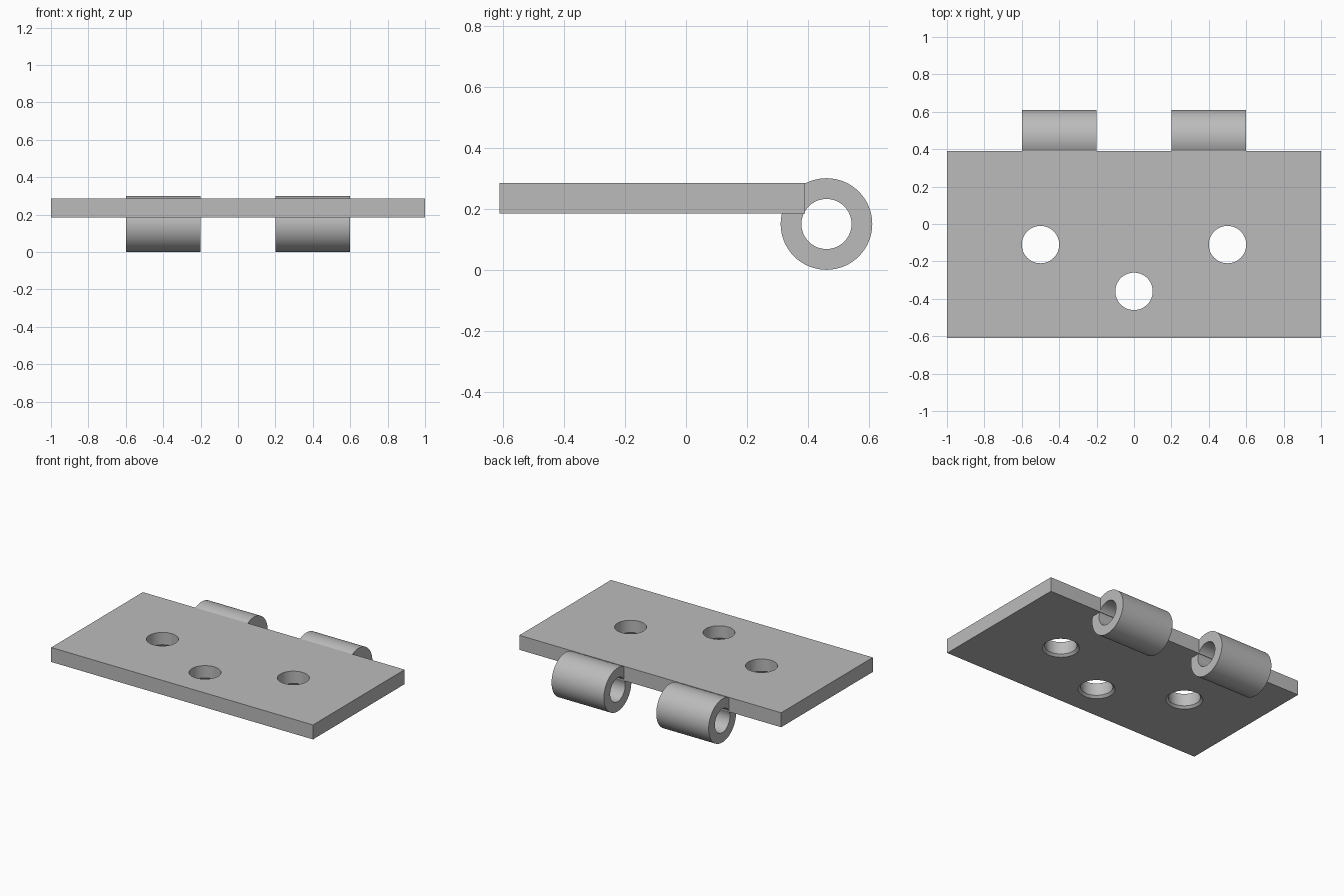
import bpy, bmesh
from math import radians, cos, sin, pi

if "Cube" in bpy.data.objects:
    bpy.data.objects.remove(bpy.data.objects["Cube"])

grey = bpy.data.materials.new("plain_grey")
grey.use_nodes = True
colour = (0.5, 0.5, 0.5, 1)
grey.diffuse_color = colour
grey.node_tree.nodes["Principled BSDF"].inputs["Base Color"].default_value = colour

PLATE_BOTTOM, PLATE_TOP = 0.185, 0.285
SIDES = 64


def add_object(name, bm):
    bmesh.ops.recalc_face_normals(bm, faces=bm.faces)
    mesh = bpy.data.meshes.new(name)
    bm.to_mesh(mesh)
    bm.free()
    mesh.materials.append(grey)
    obj = bpy.data.objects.new(name, mesh)
    bpy.context.collection.objects.link(obj)
    return obj


def ring_of(bm, point):
    return [bm.verts.new(point(2 * pi * i / SIDES)) for i in range(SIDES)]


def bridge(bm, a, b):
    for i in range(SIDES):
        j = (i + 1) % SIDES
        bm.faces.new((a[i], a[j], b[j], b[i]))


def smooth(obj):
    bpy.ops.object.select_all(action='DESELECT')
    obj.select_set(True)
    bpy.context.view_layer.objects.active = obj
    bpy.ops.object.shade_smooth_by_angle(angle=radians(30))


def hole_cutter(x, y):
    """Straight hole that flares out at the underside of the plate."""
    bm = bmesh.new()
    steps = [(0.115, PLATE_BOTTOM - 0.05), (0.115, PLATE_BOTTOM),
             (0.1, PLATE_BOTTOM + 0.015), (0.1, PLATE_TOP + 0.05)]
    rings = [ring_of(bm, lambda t: (x + r * cos(t), y + r * sin(t), z))
             for r, z in steps]
    for a, b in zip(rings, rings[1:]):
        bridge(bm, a, b)
    bm.faces.new(rings[0])
    bm.faces.new(rings[-1])
    cutter = add_object("hole_cutter", bm)
    cutter.hide_render = True
    return cutter


def barrel(name, x0, x1, y=0.46, z=0.15, outer=0.15, inner=0.082):
    """Hollow hinge knuckle lying along x."""
    bm = bmesh.new()
    rings = [ring_of(bm, lambda t: (x, y + r * cos(t), z + r * sin(t)))
             for x, r in ((x0, outer), (x1, outer), (x1, inner), (x0, inner))]
    for i in range(4):
        bridge(bm, rings[i], rings[(i + 1) % 4])
    smooth(add_object(name, bm))


# Flat leaf
bm = bmesh.new()
bmesh.ops.create_cube(bm, size=1)
bmesh.ops.scale(bm, vec=(2, 1, PLATE_TOP - PLATE_BOTTOM), verts=bm.verts)
bmesh.ops.translate(bm, vec=(0, -0.11, (PLATE_TOP + PLATE_BOTTOM) / 2), verts=bm.verts)
plate = add_object("hinge_plate", bm)

# Screw holes
bpy.context.view_layer.objects.active = plate
for x, y in ((-0.5, -0.11), (0.5, -0.11), (0, -0.36)):
    cutter = hole_cutter(x, y)
    cut = plate.modifiers.new("screw_hole", 'BOOLEAN')
    cut.operation, cut.solver, cut.object = 'DIFFERENCE', 'EXACT', cutter
    bpy.ops.object.modifier_apply(modifier=cut.name)
    bpy.data.objects.remove(cutter)
smooth(plate)

# Knuckles along the back edge
barrel("left_knuckle", 0.2, 0.6)
barrel("right_knuckle", -0.6, -0.2)
